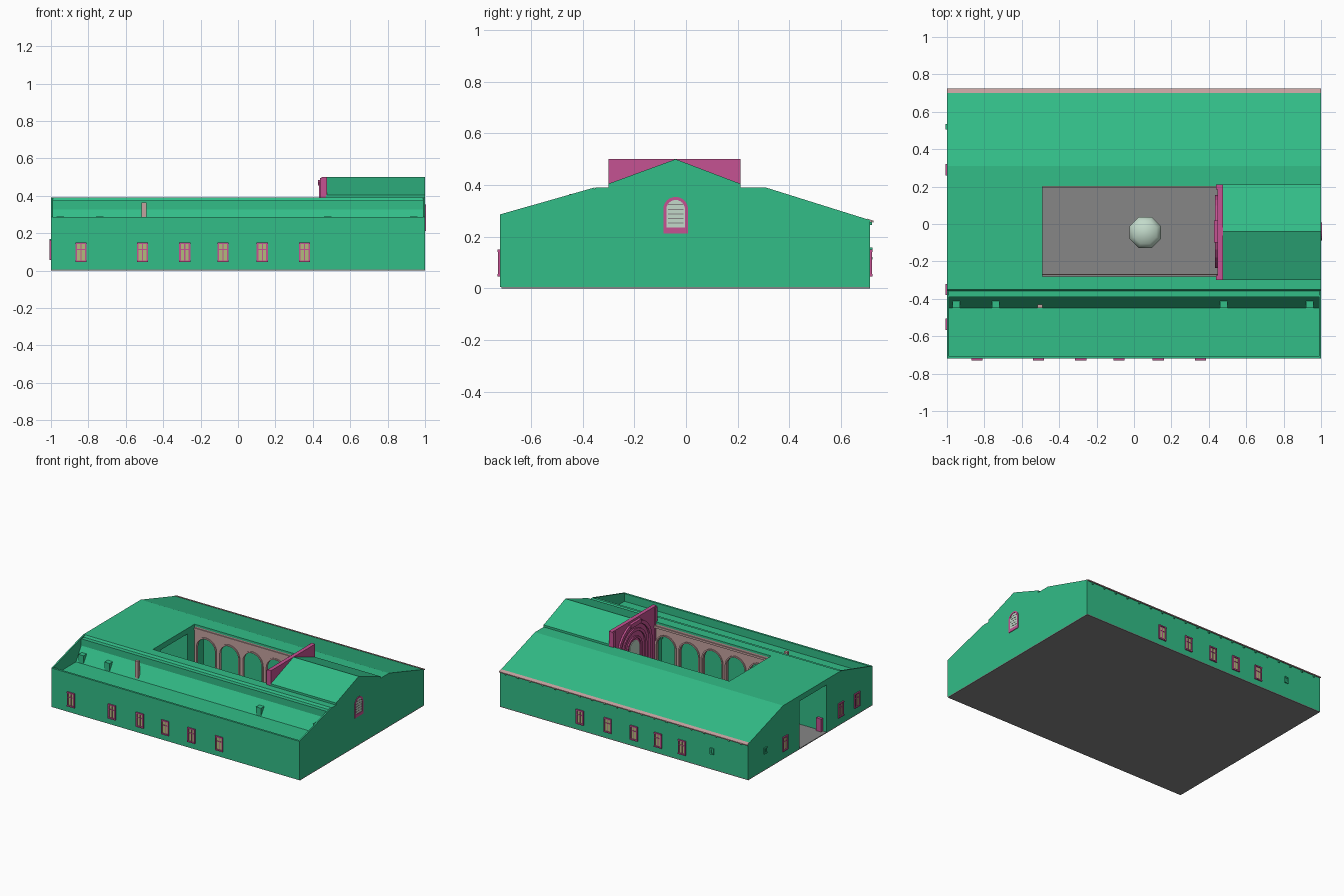
import bpy, bmesh
from math import pi, cos, sin

cube = bpy.data.objects.get("Cube")
if cube:
    bpy.data.objects.remove(cube)


def material(name, r, g, b):
    m = bpy.data.materials.new(name)
    m.use_nodes = True
    m.diffuse_color = (r, g, b, 1)
    bsdf = next(n for n in m.node_tree.nodes if n.type == 'BSDF_PRINCIPLED')
    bsdf.inputs["Base Color"].default_value = (r, g, b, 1)
    return m


GREEN = material("green plaster", .032, .51, .245)
PINK = material("magenta trim", .56, .085, .29)
ROSE = material("pale rose stone", .56, .36, .35)
GREY = material("grey paving", .24, .24, .24)
MINT = material("pale mint", .54, .70, .59)
GLASS = material("yellow green glass", .45, .5, .2)


def build(name, parts):
    """Each part is (outline, axis, start, end, material): an extruded outline."""
    bm = bmesh.new()
    mats = []
    for pts, axis, a, b, mat in parts:
        if mat not in mats:
            mats.append(mat)

        def place(p, t):
            return {'x': (t, p[0], p[1]), 'y': (p[0], t, p[1]), 'z': (p[0], p[1], t)}[axis]
        low = [bm.verts.new(place(p, a)) for p in pts]
        high = [bm.verts.new(place(p, b)) for p in pts]
        n = len(pts)
        faces = [bm.faces.new(low), bm.faces.new(high[::-1])]
        for i in range(n):
            j = (i + 1) % n
            faces.append(bm.faces.new((low[j], low[i], high[i], high[j])))
        for f in faces:
            f.material_index = mats.index(mat)
    bmesh.ops.recalc_face_normals(bm, faces=bm.faces[:])
    me = bpy.data.meshes.new(name)
    bm.to_mesh(me)
    bm.free()
    for m in mats:
        me.materials.append(m)
    ob = bpy.data.objects.new(name, me)
    bpy.context.scene.collection.objects.link(ob)
    return ob


def rect(u0, u1, v0, v1):
    return [(u0, v0), (u1, v0), (u1, v1), (u0, v1)]


def arc(c, z, r, n=12):
    return [(c + r * cos(pi * i / n), z + r * sin(pi * i / n)) for i in range(n + 1)]


def arch(c, r, base, spring):
    return [(c - r, base), (c + r, base)] + arc(c, spring, r)


def arch_band(c, r, w, base, spring):
    return ([(c + r + w, base)] + arc(c, spring, r + w) + [(c - r - w, base), (c - r, base)]
            + arc(c, spring, r)[::-1] + [(c + r, base)])


def arch_bay(u0, u1, r, base, spring, top):
    c = (u0 + u1) / 2
    return ([(u0, base), (u0, top), (u1, top), (u1, base), (c + r, base)]
            + arc(c, spring, r) + [(c - r, base)])


FL = .006

# ground slab
build("floor_slab", [(rect(-1, 1, -.715, .712), 'z', 0, FL, GREY)])

# long wings with their roofs
build("back_wing", [([(.3, FL), (.712, FL), (.712, .264), (.31, .39), (.2, .39),
                      (.2, .375), (.3, .375)], 'x', -1, 1, GREEN)])
build("front_wing", [([(-.72, FL), (-.39, FL), (-.39, .375), (-.28, .375), (-.28, .39),
                       (-.35, .39), (-.45, .23), (-.705, .23), (-.705, .286), (-.72, .286)],
                      'x', -1, 1, GREEN)])
slope = [(-.72, .2), (-.72, .286), (-.355, .39), (-.355, .2)]
for side, x in (("left", .99), ("right", -1)):
    build(side + "_parapet", [(slope, 'x', x, x + .01, GREEN)])

# overhanging back eave with rafter ends
build("back_eave", [([(.7, .262), (.725, .255), (.725, .262), (.7, .27)], 'x', -1, 1, ROSE)])
build("rafter_ends", [(rect(-.95 + .1 * i, -.94 + .1 * i, .71, .72), 'z', .245, .257, GREEN)
                      for i in range(20)])

# entrance block with a through passage
build("entrance_block", [([(-.39, FL), (-.39, .32), (-.35, .39), (.3, .39), (.3, FL),
                           (.12, FL), (.12, .35), (-.19, .35), (-.19, FL)],
                          'x', -1, -.49, GREEN)])
build("entrance_jambs", [(rect(y, y + .02, FL, .1), 'x', -.97, -.93, PINK) for y in (-.19, .1)])

# tall hall with gabled roof
build("hall", [([(-.39, FL), (.3, FL), (.3, .39), (.21, .39), (.21, .405), (-.04, .5),
                 (-.3, .405), (-.3, .39), (-.35, .39), (-.39, .32)], 'x', .47, 1, GREEN)])

# tall facade facing the courtyard, with nested arches
FC = -.04
facade = [(rect(-.3, .21, FL, .5), 'x', .447, .475, PINK)]
for r, w, out in ((.17, .025, .434), (.12, .02, .438), (.07, .015, .438)):
    facade.append((arch_band(FC, r, w, FL, .29), 'x', out, .447, PINK))
for y in (-.3, .185):
    facade.append((rect(y, y + .025, FL, .495), 'x', .438, .447, PINK))
facade.append((rect(FC - .06, FC + .06, .455, .485), 'x', .428, .447, PINK))
facade.append((arch(FC, .055, .2, .29), 'x', .442, .447, MINT))
build("courtyard_facade", facade)

# arcades along both long sides of the courtyard
BAYS, X0, X1 = 5, -.49, .447
step = (X1 - X0) / BAYS
for name, y, face in (("back", .2, -.006), ("front", -.295, .021)):
    parts = []
    for i in range(BAYS):
        u = X0 + i * step
        parts.append((arch_bay(u, u + step, .075, FL, .23, .376), 'y', y, y + .015, ROSE))
        parts.append((arch_band(u + step / 2, .075, .01, FL, .23), 'y',
                      y + face, y + face + .006, ROSE))
    parts.append((rect(X0, X1, .35, .365), 'y', y + face, y + face + .006, ROSE))
    build(name + "_arcade", parts)
build("arcade_corner_post", [(rect(-.515, -.49, .24, .365), 'y', -.45, -.43, ROSE)])

# small roof stacks on the front terrace
build("roof_stacks", [(rect(x - .02, x + .02, -.45, -.38), 'z', .22, .29, GREEN)
                      for x in (-.95, -.74, .48, .94)])

# octagonal fountain, a turned profile
bm = bmesh.new()
rings = [[bm.verts.new((.06 + r * cos(pi * (i + .5) / 4), -.045 + r * sin(pi * (i + .5) / 4), z))
          for i in range(8)] for r, z in ((.09, FL), (.09, .04), (.065, .065), (.02, .08))]
for lo, hi in zip(rings, rings[1:]):
    for i in range(8):
        j = (i + 1) % 8
        bm.faces.new((lo[i], lo[j], hi[j], hi[i]))
bm.faces.new(rings[-1])
me = bpy.data.meshes.new("fountain")
bm.to_mesh(me)
bm.free()
me.materials.append(MINT)
for p in me.polygons:
    p.use_smooth = True
bpy.context.scene.collection.objects.link(bpy.data.objects.new("fountain", me))


def window(name, axis, c, z, w, h, wall, out, frame=PINK):
    """Framed window with glazing bars on a wall plane; out is the facing sign."""
    t = .009
    u0, u1, v0, v1 = c - w / 2, c + w / 2, z - h / 2, z + h / 2

    def bar(a, b, lo, hi, depth, mat):
        return (rect(a, b, lo, hi), axis, wall - .003 * out, wall + depth * out, mat)
    build(name, [bar(u0, u0 + t, v0, v1, .008, frame), bar(u1 - t, u1, v0, v1, .008, frame),
                 bar(u0, u1, v0, v0 + t, .009, frame), bar(u0, u1, v1 - t, v1, .009, frame),
                 bar(u0 + t, u1 - t, v0 + t, v1 - t, .002, GLASS),
                 bar(c - .003, c + .003, v0, v1, .004, frame),
                 bar(u0, u1, z + .012, z + .017, .005, frame)])


# windows on the outer walls
for i, x in enumerate((-.84, -.51, -.285, -.08, .13, .355)):
    window(f"front_window_{i + 1}", 'y', x, .098, .06, .105, -.72, -1)
for i, x in enumerate((-.468, -.275, -.08, .13, .355)):
    window(f"back_window_{i + 1}", 'y', x, .098, .06, .105, .712, 1)
window("back_vent", 'y', -.71, .135, .03, .045, .712, 1, GREEN)
for i, y in enumerate((.29, -.35, -.536)):
    window(f"entrance_window_{i + 1}", 'x', y, .11, .06, .105, -1, -1)
window("entrance_vent", 'x', .52, .145, .03, .045, -1, -1, GREEN)

# arched louvre window in the gable end
gable = [(arch_band(-.04, .036, .012, .215, .306), 'x', .998, 1.004, PINK),
         (arch(-.04, .036, .225, .306), 'x', .998, 1.001, MINT),
         (rect(-.088, .008, .212, .235), 'x', .998, 1.004, PINK)]
for i in range(5):
    z = .25 + .018 * i
    gable.append((rect(-.07, -.01, z, z + .004), 'x', .999, 1.002, GREY))
build("gable_window", gable)
